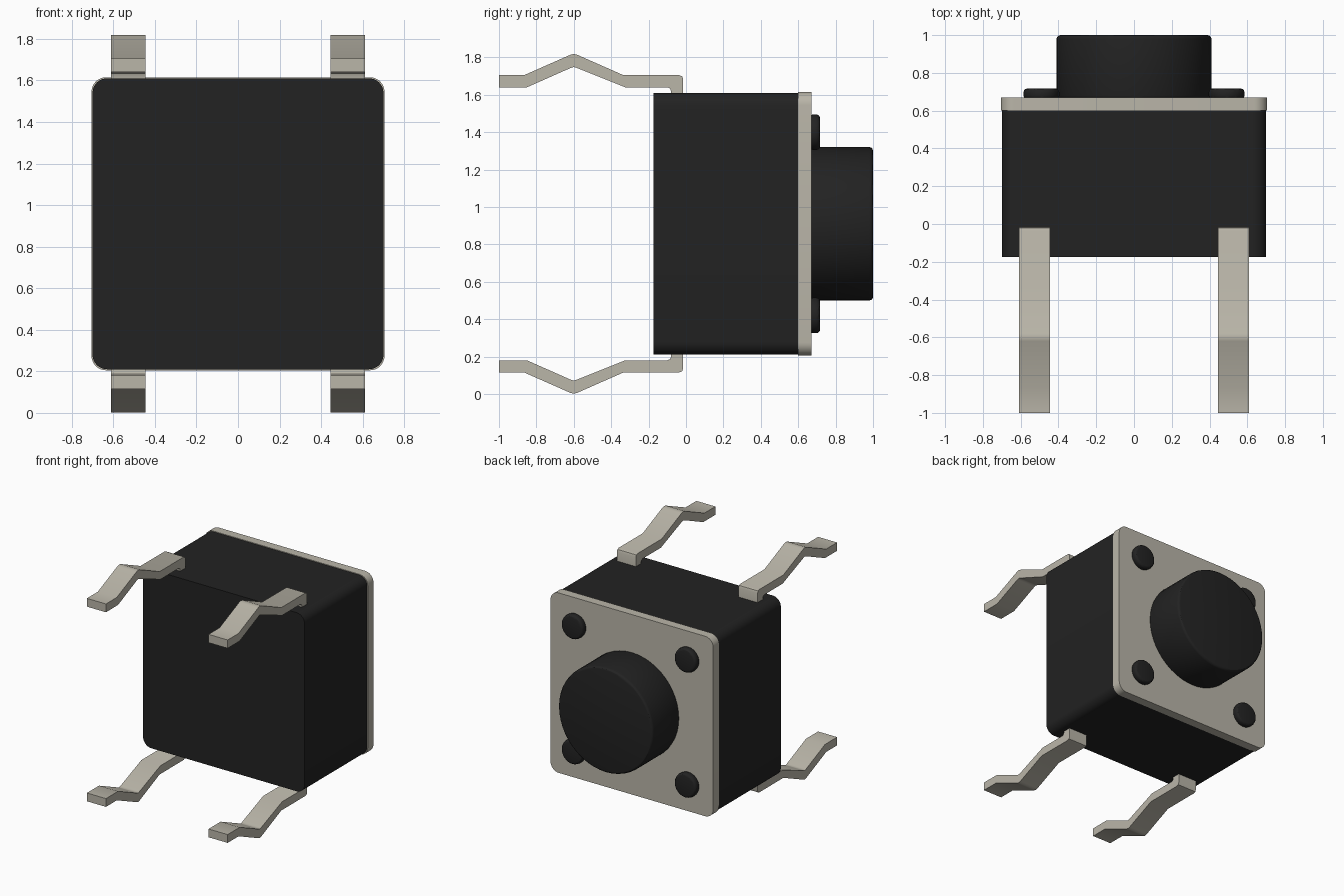
import bpy, bmesh, math
from mathutils import Matrix

if "Cube" in bpy.data.objects:
    bpy.data.objects.remove(bpy.data.objects["Cube"])

CZ = 0.91  # height of the switch axis


def material(name, rgb):
    m = bpy.data.materials.new(name)
    m.diffuse_color = (*rgb, 1)
    m.use_nodes = True
    m.node_tree.nodes["Principled BSDF"].inputs["Base Color"].default_value = m.diffuse_color
    return m


black = material("black plastic", (0.016, 0.016, 0.016))
metal = material("tin metal", (0.49, 0.465, 0.395))


def finish(name, bm, mat, bevel=0):
    bmesh.ops.recalc_face_normals(bm, faces=bm.faces)
    me = bpy.data.meshes.new(name)
    bm.to_mesh(me)
    bm.free()
    ob = bpy.data.objects.new(name, me)
    bpy.context.collection.objects.link(ob)
    me.materials.append(mat)
    bpy.ops.object.select_all(action='DESELECT')
    ob.select_set(True)
    bpy.context.view_layer.objects.active = ob
    if bevel:
        mod = ob.modifiers.new("edge", 'BEVEL')
        mod.width, mod.segments, mod.limit_method = bevel, 3, 'ANGLE'
        mod.angle_limit = math.radians(50)
        bpy.ops.object.modifier_apply(modifier=mod.name)
    bpy.ops.object.shade_smooth_by_angle(angle=math.radians(30))
    return ob


def extrude(bm, points, offset):
    face = bm.faces.new([bm.verts.new(p) for p in points])
    new = bmesh.ops.extrude_face_region(bm, geom=[face])["geom"]
    bmesh.ops.translate(bm, vec=offset,
                        verts=[v for v in new if isinstance(v, bmesh.types.BMVert)])


def rounded_block(name, half, radius, y0, y1, mat):
    pts = []
    for i, (sx, sz) in enumerate([(1, 1), (-1, 1), (-1, -1), (1, -1)]):
        for k in range(9):
            a = (i + k / 8) * math.pi / 2
            pts.append((sx * (half - radius) + radius * math.cos(a), y0,
                        CZ + sz * (half - radius) + radius * math.sin(a)))
    bm = bmesh.new()
    extrude(bm, pts, (0, y1 - y0, 0))
    return finish(name, bm, mat)


def cylinder(name, x, z, r, y0, y1, mat, bevel):
    bm = bmesh.new()
    bmesh.ops.create_cone(bm, cap_ends=True, segments=48, radius1=r, radius2=r, depth=y1 - y0,
                          matrix=Matrix.Translation((x, (y0 + y1) / 2, z))
                          @ Matrix.Rotation(math.pi / 2, 4, 'X'))
    return finish(name, bm, mat, bevel)


# Housing and front cover plate
rounded_block("housing", 0.70, 0.07, -0.175, 0.60, black)
rounded_block("cover_plate", 0.705, 0.07, 0.60, 0.67, metal)

# Push button and four corner rivets
cylinder("button", 0, CZ, 0.41, 0.66, 1.0, black, 0.02)
for sx in (-1, 1):
    for sz in (-1, 1):
        cylinder("rivet", sx * 0.49, CZ + sz * 0.49, 0.095, 0.66, 0.717, black, 0.02)

# Bent contact legs: (y, height from axis) outline, mirrored above and below
LEG = [(-1, .73), (-.85, .73), (-.615, .834), (-.6, .838), (-.585, .834), (-.325, .73),
       (-.10, .73), (-.086, .724), (-.08, .71), (-.08, .66), (-.015, .66), (-.015, .772),
       (-.021, .789), (-.038, .795), (-.335, .795), (-.58, .903), (-.6, .908), (-.62, .903),
       (-.865, .795), (-1, .795)]
for x0 in (-0.61, 0.445):
    for sz in (-1, 1):
        bm = bmesh.new()
        extrude(bm, [(x0, y, CZ + sz * h) for y, h in LEG], (0.165, 0, 0))
        finish("contact_leg", bm, metal)
